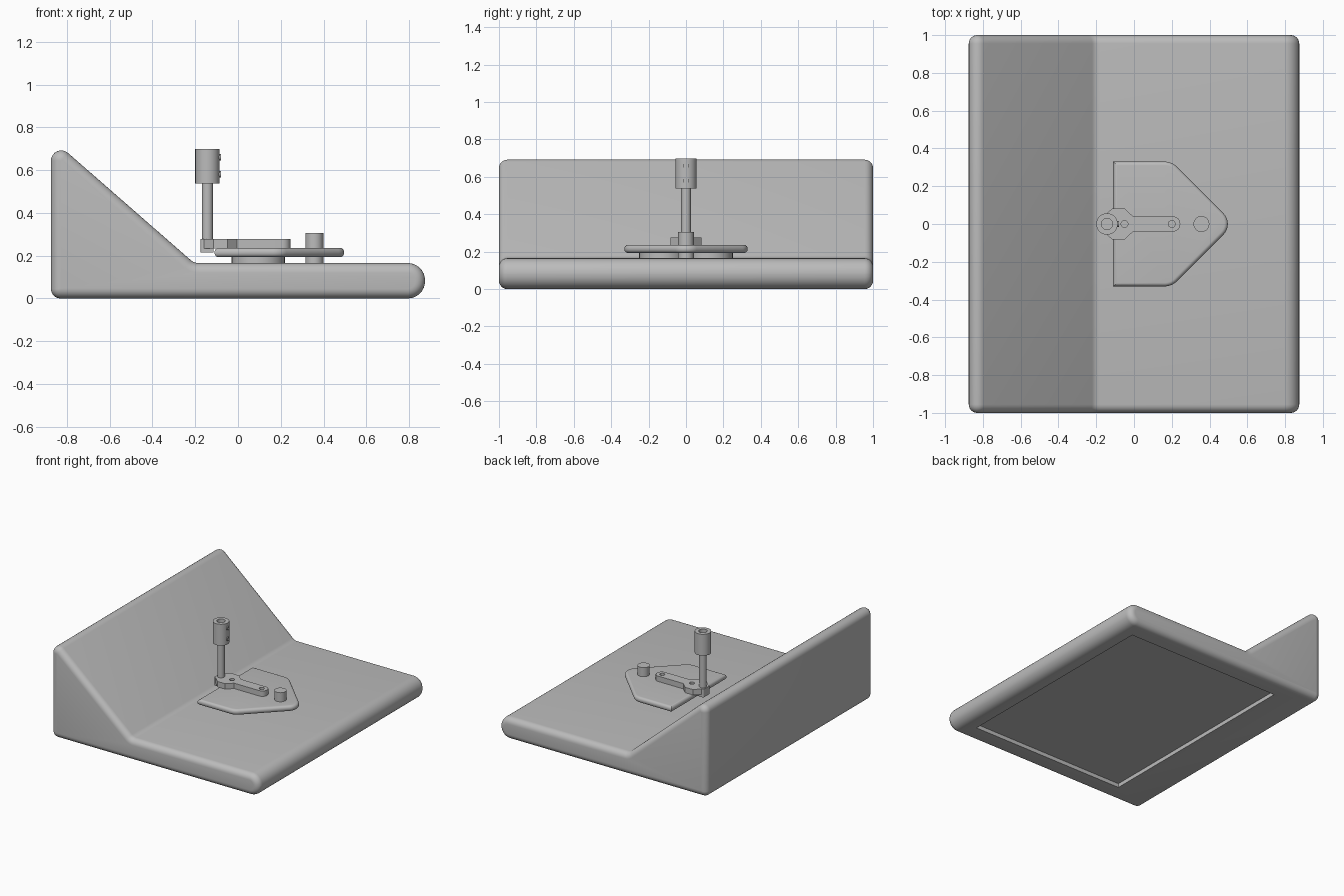
import bpy, bmesh
from math import sin, cos, pi, tan
from mathutils import Vector, Matrix

cube = bpy.data.objects.get("Cube")
if cube:
    bpy.data.objects.remove(cube, do_unlink=True)

grey = bpy.data.materials.new("grey")
grey.use_nodes = True
COLOUR = (0.5, 0.5, 0.5, 1)
grey.diffuse_color = COLOUR
grey.node_tree.nodes["Principled BSDF"].inputs["Base Color"].default_value = COLOUR


def outline(corners, inset, steps=8):
    """Counter-clockwise (x, y, radius) corners, inset and filleted."""
    points = []
    for i, (x, y, r) in enumerate(corners):
        p = Vector((x, y))
        a = (Vector(corners[i - 1][:2]) - p).normalized()
        b = (Vector(corners[(i + 1) % len(corners)][:2]) - p).normalized()
        half = a.angle(b) / 2
        mid = (a + b).normalized()
        side = 1 if a.x * b.y - a.y * b.x < 0 else -1   # convex or concave
        p = p + mid * side * inset / sin(half)
        if r == 0:
            points.append(p)
            continue
        r = max(r - side * inset, 0.002)
        centre = p + mid * r / sin(half)
        start = p + a * r / tan(half) - centre
        sweep = side * (pi - 2 * half)
        for k in range(steps + 1):
            points.append(centre + Matrix.Rotation(sweep * k / steps, 2) @ start)
    return points


def finish(name, bm):
    bmesh.ops.recalc_face_normals(bm, faces=bm.faces)
    mesh = bpy.data.meshes.new(name)
    bm.to_mesh(mesh)
    bm.free()
    mesh.materials.append(grey)
    ob = bpy.data.objects.new(name, mesh)
    bpy.context.collection.objects.link(ob)
    smooth(ob)
    return ob


def smooth(ob):
    bpy.ops.object.select_all(action='DESELECT')
    ob.select_set(True)
    bpy.context.view_layer.objects.active = ob
    bpy.ops.object.shade_smooth_by_angle(angle=pi / 6)


def solid(name, corners, low, high, rim=0, along_y=False, steps=6):
    """Extrude an outline, with both rims rounded."""
    if rim:
        quarter = [k * pi / 2 / steps for k in range(steps + 1)]
        layers = [(rim * (1 - sin(a)), rim * (1 - cos(a))) for a in quarter]
        layers = ([(d, low + h) for d, h in layers]
                  + [(d, high - h) for d, h in reversed(layers)])
    else:
        layers = [(0, low), (0, high)]
    bm = bmesh.new()
    rings = []
    for inset, h in layers:
        rings.append([bm.verts.new((p.x, h, p.y) if along_y else (p.x, p.y, h))
                      for p in outline(corners, inset)])
    for lower, upper in zip(rings, rings[1:]):
        for i in range(len(lower)):
            bm.faces.new((lower[i - 1], lower[i], upper[i], upper[i - 1]))
    bm.faces.new(rings[0])
    bm.faces.new(rings[-1])
    return finish(name, bm)


def cylinder(name, centre, r, depth, along_x=False):
    bm = bmesh.new()
    turn = Matrix.Rotation(pi / 2 if along_x else 0, 4, 'Y')
    bmesh.ops.create_cone(bm, cap_ends=True, segments=32, radius1=r, radius2=r,
                          depth=depth, matrix=Matrix.Translation(centre) @ turn)
    return finish(name, bm)


def cut(target, cutter):
    mod = target.modifiers.new("cut", 'BOOLEAN')
    mod.operation = 'DIFFERENCE'
    mod.solver = 'EXACT'
    mod.object = cutter
    bpy.context.view_layer.objects.active = target
    bpy.ops.object.modifier_apply(modifier=mod.name)
    bpy.data.objects.remove(cutter, do_unlink=True)
    smooth(target)


def mirrored(half):
    """Complete an outline from its -y half."""
    return half + [(x, -y, r) for x, y, r in reversed(half) if y]


# wedge-backed base with a shallow recess underneath
base = solid("base", [(-0.875, 0, 0.045), (0.875, 0, 0.08), (0.875, 0.165, 0.08),
                      (-0.205, 0.165, 0.06), (-0.875, 0.75, 0.048)],
             -1, 1, 0.045, along_y=True)
cut(base, solid("recess_cutter", mirrored([(-0.57, -0.85, 0), (0.73, -0.85, 0)]),
                -0.1, 0.03))

# plate on two round feet
solid("plate", mirrored([(-0.11, -0.33, 0), (0.2, -0.33, 0.09)]) [:2]
      + [(0.53, 0, 0.08)] + [(0.2, 0.33, 0.09), (-0.11, 0.33, 0)],
      0.193, 0.236, 0.02)
for side, label in ((-1, "right"), (1, "left")):
    cylinder(label + "_foot", (0.095, side * 0.125, 0.18), 0.125, 0.04)
cylinder("pin", (0.357, 0, 0.23), 0.042, 0.15)

# lever arm with a wide head and two holes
arm = solid("arm", mirrored([(-0.165, -0.035, 0), (-0.115, -0.083, 0),
                             (-0.05, -0.083, 0), (-0.005, -0.04, 0),
                             (0.245, -0.04, 0.038)]), 0.234, 0.277)
for x in (-0.05, 0.2):
    cut(arm, cylinder("hole_cutter", (x, 0, 0.277), 0.018, 0.04))
solid("arm_boss", mirrored([(-0.175, -0.04, 0.01), (-0.115, -0.04, 0)]), 0.215, 0.277)

# post with a hollow cap and set screws
cylinder("post", (-0.143, 0, 0.41), 0.026, 0.28)
cap = cylinder("cap", (-0.143, 0, 0.618), 0.057, 0.163)
cut(cap, cylinder("bore_cutter", (-0.143, 0, 0.70), 0.03, 0.1))
for z, label in ((0.58, "lower"), (0.66, "upper")):
    screw = cylinder(label + "_screw", (-0.095, 0, z), 0.015, 0.03, along_x=True)
    cut(screw, cylinder("socket_cutter", (-0.08, 0, z), 0.008, 0.02, along_x=True))
